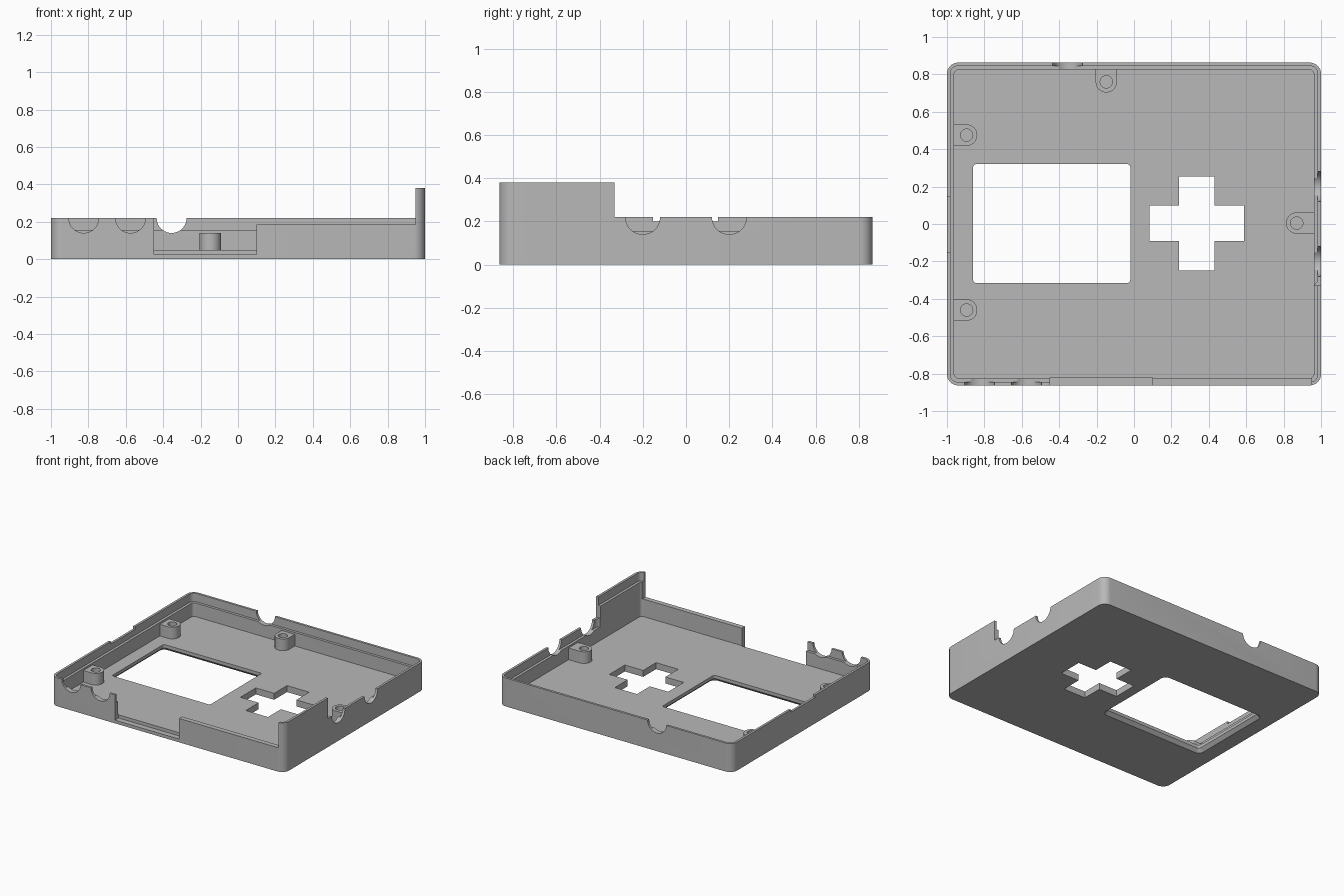
import bpy, bmesh
from math import sin, cos, pi, radians
from mathutils import Matrix

cube = bpy.data.objects.get("Cube")
if cube:
    bpy.data.objects.remove(cube, do_unlink=True)

grey = bpy.data.materials.new("plain grey")
grey.use_nodes = True
grey.diffuse_color = (0.48, 0.48, 0.48, 1)
grey.node_tree.nodes["Principled BSDF"].inputs["Base Color"].default_value = (0.48, 0.48, 0.48, 1)

W, D = 1.0, 0.863           # half width and half depth
FLOOR, RIM, TALL = 0.05, 0.22, 0.38
WALL, LIP, LEDGE = 0.038, 0.018, 0.155
HIGH = 0.6                  # cutters reach above everything


def arc(cx, cy, r, start, end, steps):
    return [(cx + r * cos(radians(start + (end - start) * i / steps)),
             cy + r * sin(radians(start + (end - start) * i / steps)))
            for i in range(steps + 1)]


def rounded(x0, x1, y0, y1, r, steps=8):
    return (arc(x1 - r, y1 - r, r, 0, 90, steps) + arc(x0 + r, y1 - r, r, 90, 180, steps)
            + arc(x0 + r, y0 + r, r, 180, 270, steps) + arc(x1 - r, y0 + r, r, 270, 360, steps))


def box(x0, x1, y0, y1):
    return [(x0, y0), (x1, y0), (x1, y1), (x0, y1)]


def loft(name, low, high, z0, z1, matrix=None):
    """Solid between two outlines with matching points."""
    bm = bmesh.new()
    a = [bm.verts.new((x, y, z0)) for x, y in low]
    b = [bm.verts.new((x, y, z1)) for x, y in high]
    n = len(a)
    bm.faces.new(a[::-1])
    bm.faces.new(b)
    for i in range(n):
        j = (i + 1) % n
        bm.faces.new((a[i], a[j], b[j], b[i]))
    if matrix:
        bm.transform(matrix)
    bmesh.ops.recalc_face_normals(bm, faces=bm.faces)
    mesh = bpy.data.meshes.new(name)
    bm.to_mesh(mesh)
    bm.free()
    mesh.materials.append(grey)
    obj = bpy.data.objects.new(name, mesh)
    bpy.context.collection.objects.link(obj)
    return obj


def prism(name, outline, z0, z1, matrix=None):
    return loft(name, outline, outline, z0, z1, matrix)


def activate(obj):
    bpy.ops.object.select_all(action='DESELECT')
    obj.select_set(True)
    bpy.context.view_layer.objects.active = obj


def cut(target, cutter):
    activate(target)
    mod = target.modifiers.new("cut", 'BOOLEAN')
    mod.operation, mod.solver, mod.object = 'DIFFERENCE', 'EXACT', cutter
    bpy.ops.object.modifier_apply(modifier=mod.name)
    bpy.data.objects.remove(cutter, do_unlink=True)


def cut_prism(target, outline, z0, z1, matrix=None):
    cut(target, prism("cutter", outline, z0, z1, matrix))


def inset_outline(d, r):
    return rounded(-W + d, W - d, -D + d, D - d, r)


# Tray shell, hollowed and trimmed down so that one side panel stays tall
tray = prism("case_tray", inset_outline(0, 0.06), 0, TALL)
cut_prism(tray, inset_outline(WALL, 0.025), FLOOR, HIGH)
cut_prism(tray, box(-1.2, 0.95, -1.2, 1.2), RIM, HIGH)
cut_prism(tray, box(0.5, 1.2, -0.33, 1.2), RIM, HIGH)

# Inner ledge along the rim and along the tall panel
cut_prism(tray, rounded(-W + LIP, W - LIP, -0.33, D - LIP, 0.04), LEDGE, HIGH)
cut_prism(tray, rounded(-W + LIP, 0, -D + LIP, 0, 0.04), LEDGE, HIGH)
cut_prism(tray, inset_outline(LIP, 0.04), TALL - 0.065, HIGH)

# Front opening, lowered front wall and shallow side cut
cut_prism(tray, box(-0.45, 0.1, -1.2, -0.82), 0.025, HIGH)
cut_prism(tray, box(0.05, 0.95, -1.2, -0.8), 0.185, HIGH)
cut_prism(tray, box(-1.2, -0.9, -0.152, 0.147), 0.2, HIGH)

# Half-round cable notches in the rim
circle = arc(0, 0, 0.08, 0, 360, 40)[:-1]
along_y = Matrix.Rotation(pi / 2, 4, 'X')
along_x = Matrix.Rotation(pi / 2, 4, 'Y')
for x, y in ((-0.825, -D), (-0.575, -D), (-0.355, D)):
    cut_prism(tray, circle, -0.1, 0.1, Matrix.Translation((x, y, RIM)) @ along_y)
for y in (-0.2, 0.2):
    cut_prism(tray, circle, -0.1, 0.1, Matrix.Translation((W, y, RIM)) @ along_x)

# Screen window with a bevelled lower edge
cut_prism(tray, rounded(-0.86, -0.02, -0.315, 0.32, 0.015, 4), -0.1, 0.1)
b = 0.05
cut(tray, loft("cutter", rounded(-0.86 - b, -0.02 + b, -0.315 - b, 0.32 + b, 0.015 + b, 4),
               rounded(-0.86, -0.02, -0.315, 0.32, 0.015, 4), -0.025, 0.025))

# Cross-shaped button hole
arm, half = 0.095, 0.252
cross = []
for k in range(4):
    c, s = round(cos(k * pi / 2)), round(sin(k * pi / 2))
    for px, py in ((arm, arm), (half, arm), (half, -arm)):
        px, py = (px, -py)
        cross.append((0.336 + px * c - py * s, 0.003 + px * s + py * c))
cut_prism(tray, cross, -0.1, 0.1)

# Screw bosses joined to the nearest wall
bosses = [("left_back_boss", -0.895, 0.475, 180), ("left_front_boss", -0.895, -0.46, 180),
          ("back_boss", -0.148, 0.76, 90), ("right_boss", 0.87, 0.005, 0)]
parts = [tray]
for name, x, y, turn in bosses:
    reach = 0.1
    outline = arc(0, 0, 0.057, 90, 270, 20) + [(reach, -0.057), (reach, 0.057)]
    place = Matrix.Translation((x, y, 0)) @ Matrix.Rotation(radians(turn), 4, 'Z')
    boss = prism(name, outline, FLOOR - 0.005, 0.14, place)
    cut_prism(boss, arc(0, 0, 0.033, 0, 360, 28)[:-1], FLOOR + 0.002, HIGH, place)
    parts.append(boss)

for part in parts:
    activate(part)
    bpy.ops.object.shade_smooth_by_angle(angle=radians(30))
